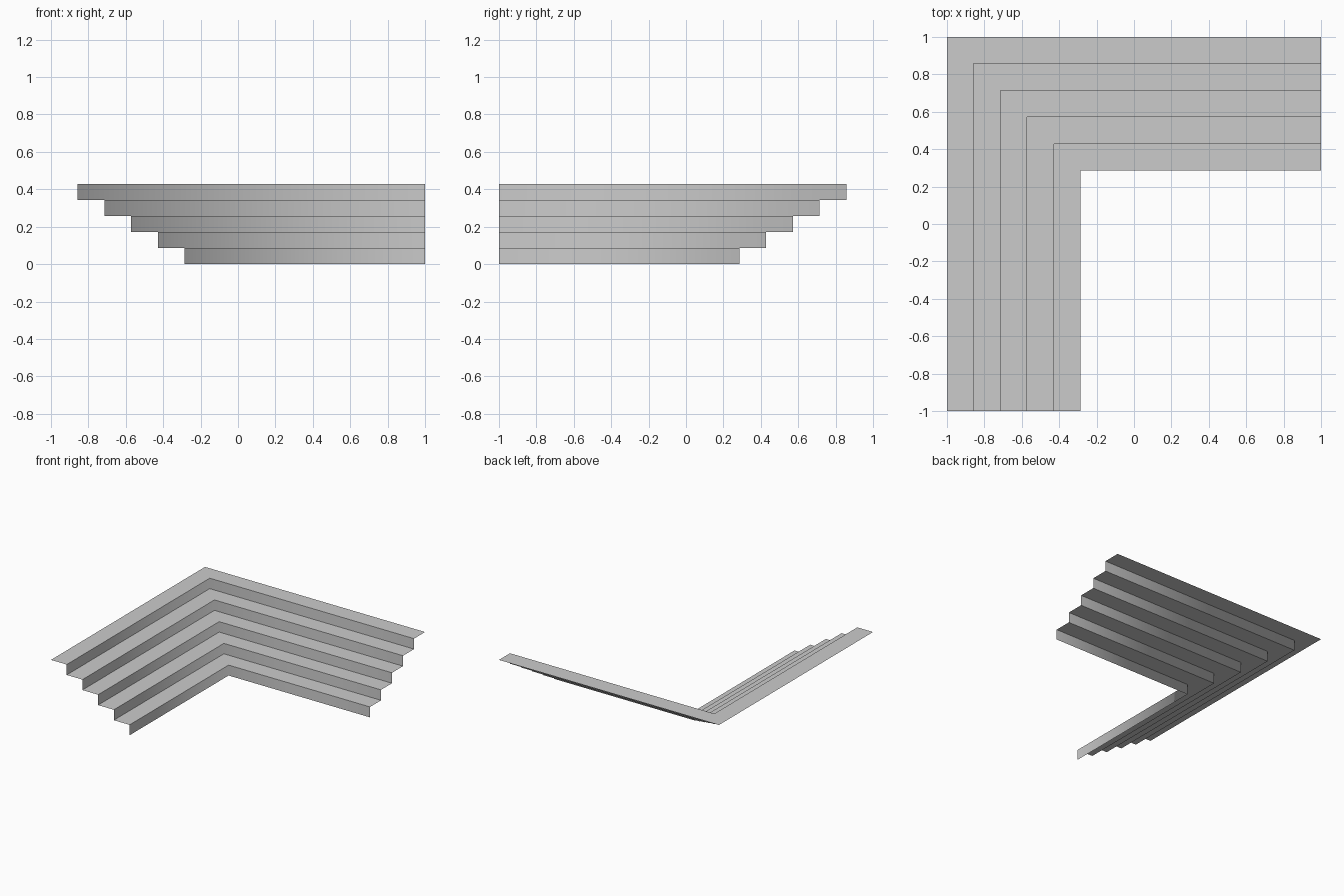
import bpy
import bmesh

default = bpy.data.objects.get("Cube")
if default:
    bpy.data.objects.remove(default, do_unlink=True)

STEPS = 5
TREAD = 1 / 7
RISE = 3 / 35

# Single plain grey
grey = bpy.data.materials.new("plain grey")
grey.use_nodes = True
colour = (0.6, 0.6, 0.6, 1)
grey.diffuse_color = colour
grey.node_tree.nodes["Principled BSDF"].inputs["Base Color"].default_value = colour

# Stair profile: (distance inward from the outer edge, height)
profile = [(0, STEPS * RISE)]
for k in range(1, STEPS + 1):
    profile.append((k * TREAD, (STEPS - k + 1) * RISE))
    profile.append((k * TREAD, (STEPS - k) * RISE))

# Sweep the profile round the mitred corner as an open sheet
bm = bmesh.new()
rows = [[bm.verts.new(p) for p in ((d - 1, -1, z), (d - 1, 1 - d, z), (1, 1 - d, z))]
        for d, z in profile]
for outer, inner in zip(rows, rows[1:]):
    for j in range(2):
        face = bm.faces.new((outer[j], inner[j], inner[j + 1], outer[j + 1]))
        face.smooth = True

# Step edges are crisp, while the shading runs softly round the corner
for row in rows[1:-1]:
    for a, b in zip(row, row[1:]):
        bm.edges.get((a, b)).smooth = False

mesh = bpy.data.meshes.new("corner_stairs")
bm.to_mesh(mesh)
bm.free()
mesh.materials.append(grey)
stairs = bpy.data.objects.new("corner_stairs", mesh)
bpy.context.collection.objects.link(stairs)
